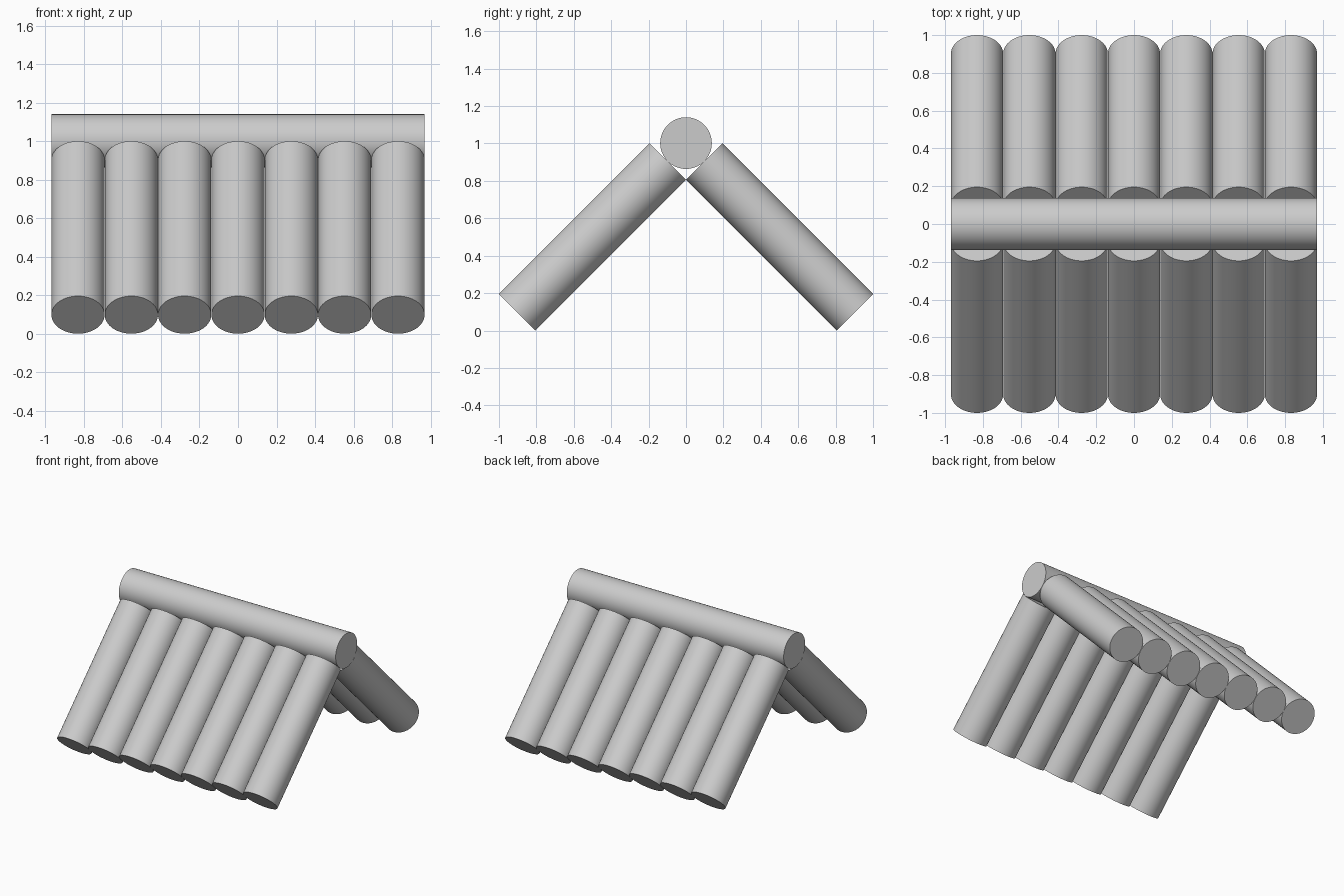
import bpy, math
from mathutils import Vector

if "Cube" in bpy.data.objects:
    bpy.data.objects.remove(bpy.data.objects["Cube"])

R = 0.138                    # log radius
D = R * math.sqrt(2)         # height of a log end tilted 45 degrees
PITCH = 0.277                # spacing between logs

grey = bpy.data.materials.new("plain_grey")
grey.diffuse_color = (0.6, 0.6, 0.6, 1)
grey.use_nodes = True
grey.node_tree.nodes["Principled BSDF"].inputs["Base Color"].default_value = grey.diffuse_color


def log(name, start, end):
    a, b = Vector(start), Vector(end)
    bpy.ops.mesh.primitive_cylinder_add(vertices=64, radius=R, depth=(b - a).length,
                                        location=(a + b) / 2)
    ob = bpy.context.object
    ob.name = name
    ob.rotation_euler = (b - a).to_track_quat('Z', 'Y').to_euler()
    ob.data.materials.append(grey)
    bpy.ops.object.shade_smooth_by_angle(angle=math.radians(30))


# Two leaning rows of seven logs, meeting below the ridge
for side, label in ((-1, "front"), (1, "back")):
    for i in range(7):
        x = (i - 3) * PITCH
        log(f"{label}_roof_log_{i + 1}",
            (x, side * (1 - D / 2), D / 2),
            (x, side * D / 2, 1 - D / 2))

# Ridge log resting in the valley between the rows
half = 3 * PITCH + R
log("ridge_log", (-half, 0, 1.002), (half, 0, 1.002))
